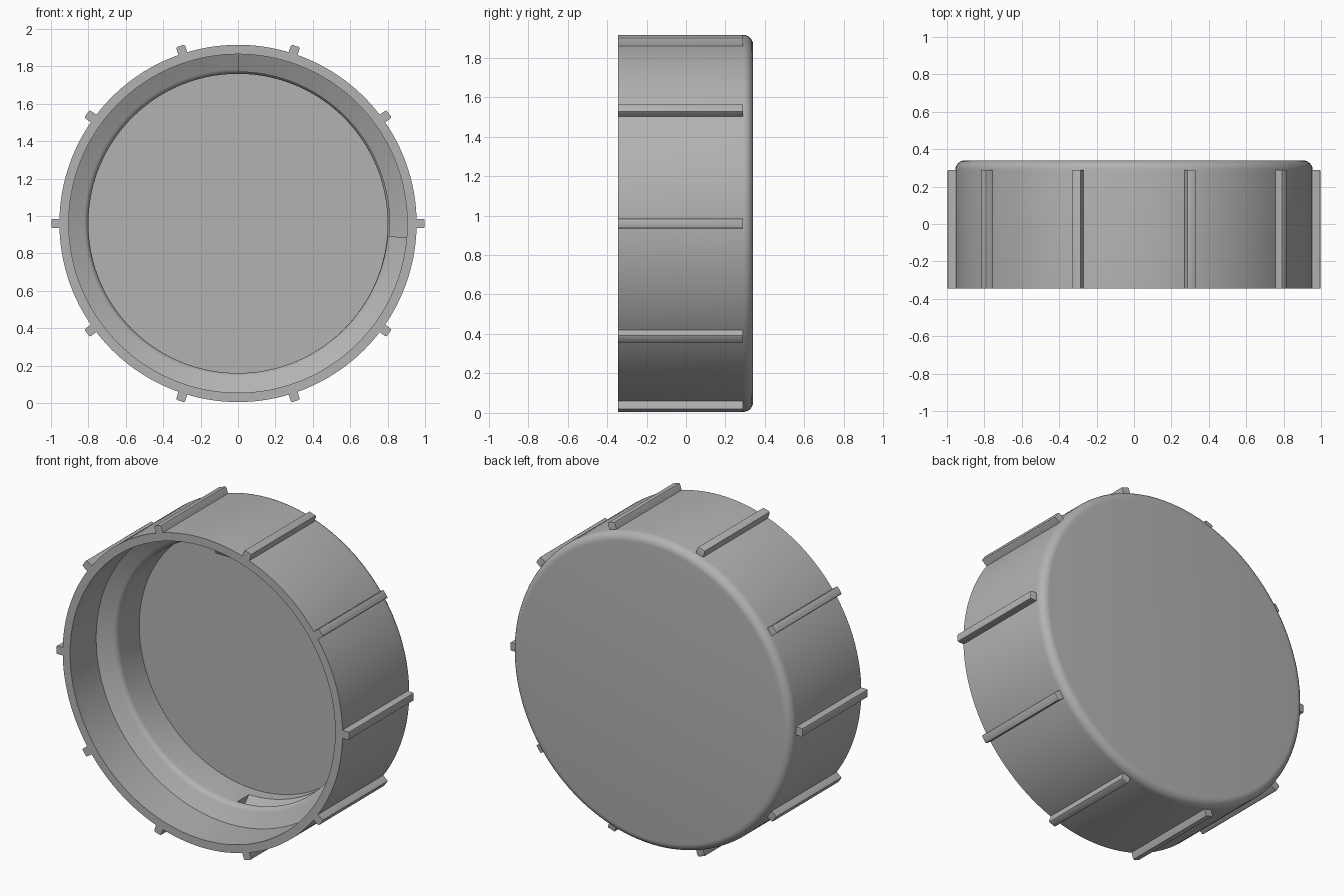
import bpy, bmesh, math
from mathutils import Matrix, Vector

cube = bpy.data.objects.get("Cube")
if cube:
    bpy.data.objects.remove(cube, do_unlink=True)

R = 0.955            # outer radius, also the height of the axis
FRONT, BACK = -0.345, 0.34

plastic = bpy.data.materials.new("grey plastic")
plastic.use_nodes = True
plastic.diffuse_color = (0.45, 0.45, 0.45, 1)
plastic.node_tree.nodes["Principled BSDF"].inputs["Base Color"].default_value = (0.45, 0.45, 0.45, 1)


def finish(name, bm):
    bmesh.ops.recalc_face_normals(bm, faces=bm.faces)
    mesh = bpy.data.meshes.new(name)
    bm.to_mesh(mesh)
    bm.free()
    mesh.materials.append(plastic)
    ob = bpy.data.objects.new(name, mesh)
    ob.location.z = 0.96
    bpy.context.collection.objects.link(ob)
    return ob


def smooth(ob):
    bpy.ops.object.select_all(action="DESELECT")
    ob.select_set(True)
    bpy.context.view_layer.objects.active = ob
    bpy.ops.object.shade_smooth_by_angle(angle=math.radians(30))


def fillet(r, y, size, start, end, steps=6):
    """Points of a quarter-round, as (radius, y)."""
    return [(r + size * math.cos(a), y + size * math.sin(a))
            for a in (math.radians(start + (end - start) * i / steps) for i in range(steps + 1))]


def lathe(name, profile, steps=144):
    bm = bmesh.new()
    verts = [bm.verts.new((r, y, 0)) for r, y in profile]
    edges = [bm.edges.new(pair) for pair in zip(verts, verts[1:])]
    bmesh.ops.spin(bm, geom=verts + edges, cent=(0, 0, 0), axis=(0, 1, 0),
                   angle=math.tau, steps=steps)
    bmesh.ops.remove_doubles(bm, verts=bm.verts, dist=0.0001)
    return finish(name, bm)


def helix(name, section, a0, a1, y0, y1, steps=48):
    """Sweep a (radius, y) section clockwise from the top, with end caps."""
    bm = bmesh.new()
    rings = []
    for i in range(steps + 1):
        t = i / steps
        a, y = math.radians(a0 + (a1 - a0) * t), y0 + (y1 - y0) * t
        rings.append([bm.verts.new((r * math.sin(a), y + dy, r * math.cos(a))) for r, dy in section])
    n = len(section)
    for p, q in zip(rings, rings[1:]):
        for k in range(n):
            bm.faces.new((p[k], p[(k + 1) % n], q[(k + 1) % n], q[k]))
    bm.faces.new(rings[0])
    bm.faces.new(rings[-1])
    return finish(name, bm)


# Cap shell: closed back, rounded outer edge, stepped bore
profile = [(0, BACK)]
profile += fillet(R - 0.05, BACK - 0.05, 0.05, 90, 0)
profile += [(R, FRONT), (0.905, FRONT), (0.905, -0.09)]
profile += fillet(0.84, -0.01, 0.04, 250, 180)
profile += [(0.80, 0.18), (0, 0.18)]
cap = lathe("cap_shell", profile)

# Thread groove in the lower bore
cutter = helix("groove_cutter", [(0.78, -0.075), (0.78, 0.075), (0.86, 0.0)], 95, 180, 0.03, 0.05)
cutter.hide_render = True
cutter.hide_viewport = True
cut = cap.modifiers.new("groove", "BOOLEAN")
cut.operation = "DIFFERENCE"
cut.object = cutter
bpy.context.view_layer.objects.active = cap
bpy.ops.object.modifier_apply(modifier="groove")
bpy.data.objects.remove(cutter, do_unlink=True)
smooth(cap)

# Thread ridge near the mouth, running into the shoulder
smooth(helix("thread_ridge", [(0.92, -0.07), (0.92, 0.07), (0.81, 0.015), (0.81, -0.015)],
             0, 95, -0.20, -0.06))

# Ten grip ribs around the outside
rib_len = 0.29 - FRONT
for i in range(10):
    bm = bmesh.new()
    bmesh.ops.create_cube(bm, size=1, matrix=Matrix.LocRotScale(
        Vector((0.968, FRONT + rib_len / 2, 0)), None, Vector((0.06, rib_len, 0.05))))
    outer = [e for e in bm.edges if all(v.co.x > 0.98 for v in e.verts)
             and any(v.co.y > 0 for v in e.verts)]
    bmesh.ops.bevel(bm, geom=outer, offset=0.008, segments=2, affect="EDGES", profile=0.5)
    bmesh.ops.rotate(bm, verts=bm.verts, cent=(0, 0, 0),
                     matrix=Matrix.Rotation(math.radians(36 * i), 3, "Y"))
    smooth(finish(f"grip_rib_{i + 1}", bm))
